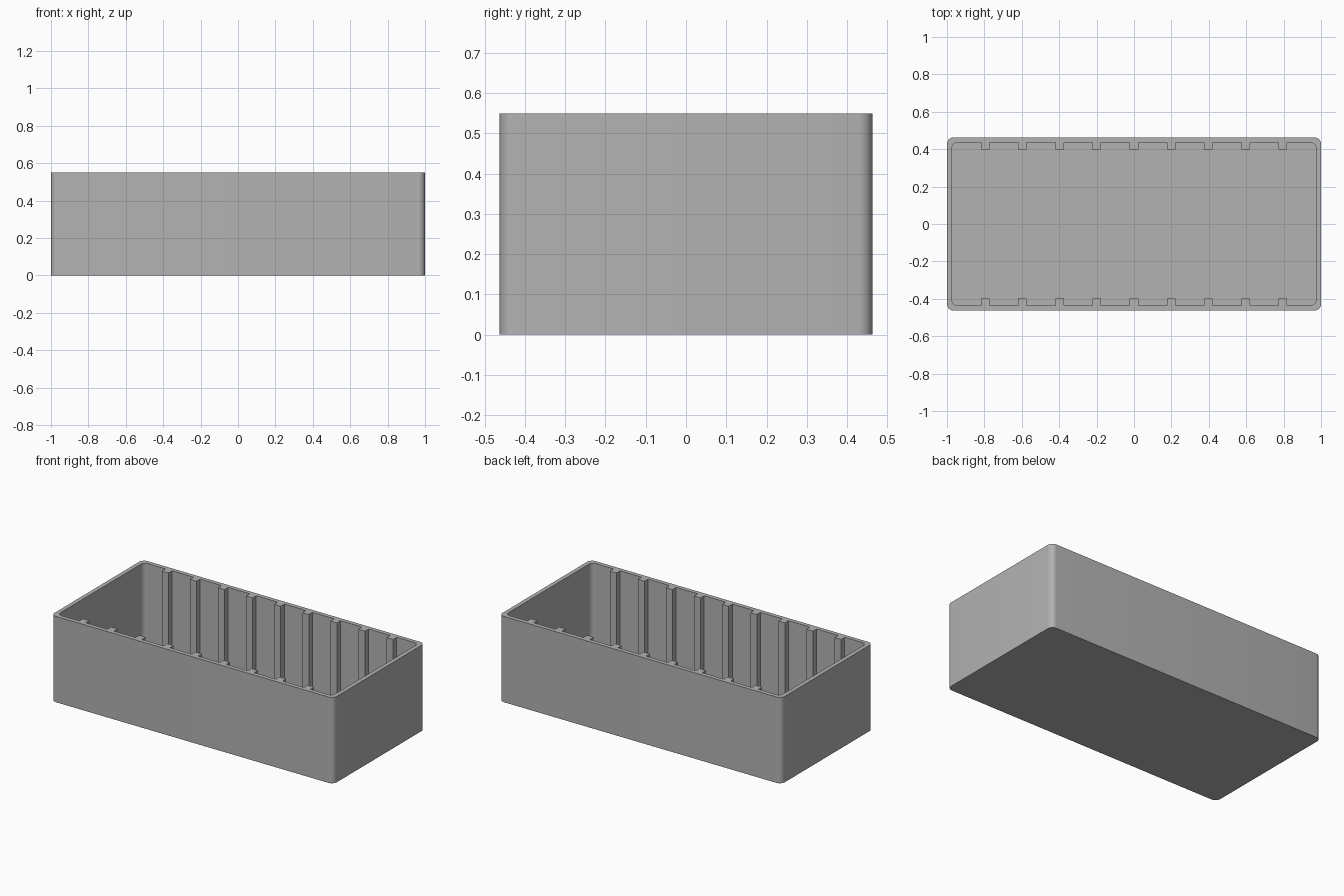
import bpy, bmesh, math

if "Cube" in bpy.data.objects:
    bpy.data.objects.remove(bpy.data.objects["Cube"], do_unlink=True)

HALF_X, HALF_Y, HEIGHT = 1.0, 0.463, 0.55
WALL, FLOOR, RADIUS = 0.027, 0.027, 0.035
RIB_COUNT, RIB_PITCH, RIB_WIDTH, RIB_DEPTH = 9, 0.199, 0.046, 0.037

grey = bpy.data.materials.new("plain grey")
grey.use_nodes = True
grey.diffuse_color = (0.45, 0.45, 0.45, 1)
grey.node_tree.nodes["Principled BSDF"].inputs["Base Color"].default_value = grey.diffuse_color


def corner(cx, cy, r, start, steps=8):
    """Quarter arc, counter-clockwise."""
    angles = [math.radians(start + 90 * i / steps) for i in range(steps + 1)]
    return [(cx + r * math.cos(a), cy + r * math.sin(a)) for a in angles]


def ribs(y):
    """Notches along a long wall, left to right, pointing to the middle."""
    tip = y - math.copysign(RIB_DEPTH, y)
    points = []
    for i in range(RIB_COUNT):
        x = (i - (RIB_COUNT - 1) / 2) * RIB_PITCH
        a, b = x - RIB_WIDTH / 2, x + RIB_WIDTH / 2
        points += [(a, y), (a, tip), (b, tip), (b, y)]
    return points


def outline(hx, hy, r, ribbed=False):
    """Rounded rectangle, with ribs on the two long sides if asked."""
    points = corner(hx - r, hy - r, r, 0)
    if ribbed:
        points += ribs(hy)[::-1]
    points += corner(r - hx, hy - r, r, 90) + corner(r - hx, r - hy, r, 180)
    if ribbed:
        points += ribs(-hy)
    return points + corner(hx - r, r - hy, r, 270)


def prism(name, points, z0, z1):
    """Solid raised from a flat outline."""
    bm = bmesh.new()
    base = bm.faces.new([bm.verts.new((x, y, z0)) for x, y in points])
    top = bmesh.ops.extrude_face_region(bm, geom=[base], use_keep_orig=True)["geom"]
    bmesh.ops.translate(bm, vec=(0, 0, z1 - z0),
                        verts=[v for v in top if isinstance(v, bmesh.types.BMVert)])
    bmesh.ops.recalc_face_normals(bm, faces=bm.faces)
    mesh = bpy.data.meshes.new(name)
    bm.to_mesh(mesh)
    bm.free()
    mesh.materials.append(grey)
    obj = bpy.data.objects.new(name, mesh)
    bpy.context.collection.objects.link(obj)
    return obj


# Open box, and the ribbed hollow that is cut out of it
box = prism("slotted_box", outline(HALF_X, HALF_Y, RADIUS), 0, HEIGHT)
hollow = prism("hollow_cutter",
               outline(HALF_X - WALL, HALF_Y - WALL, 0.03, ribbed=True), FLOOR, HEIGHT + 0.1)

cut = box.modifiers.new("hollow", 'BOOLEAN')
cut.operation = 'DIFFERENCE'
cut.solver = 'EXACT'
cut.object = hollow
bpy.ops.object.select_all(action='DESELECT')
box.select_set(True)
bpy.context.view_layer.objects.active = box
bpy.ops.object.modifier_apply(modifier=cut.name)
bpy.data.objects.remove(hollow, do_unlink=True)

# Smooth corners, sharp edges
bpy.ops.object.shade_smooth_by_angle(angle=math.radians(30))
